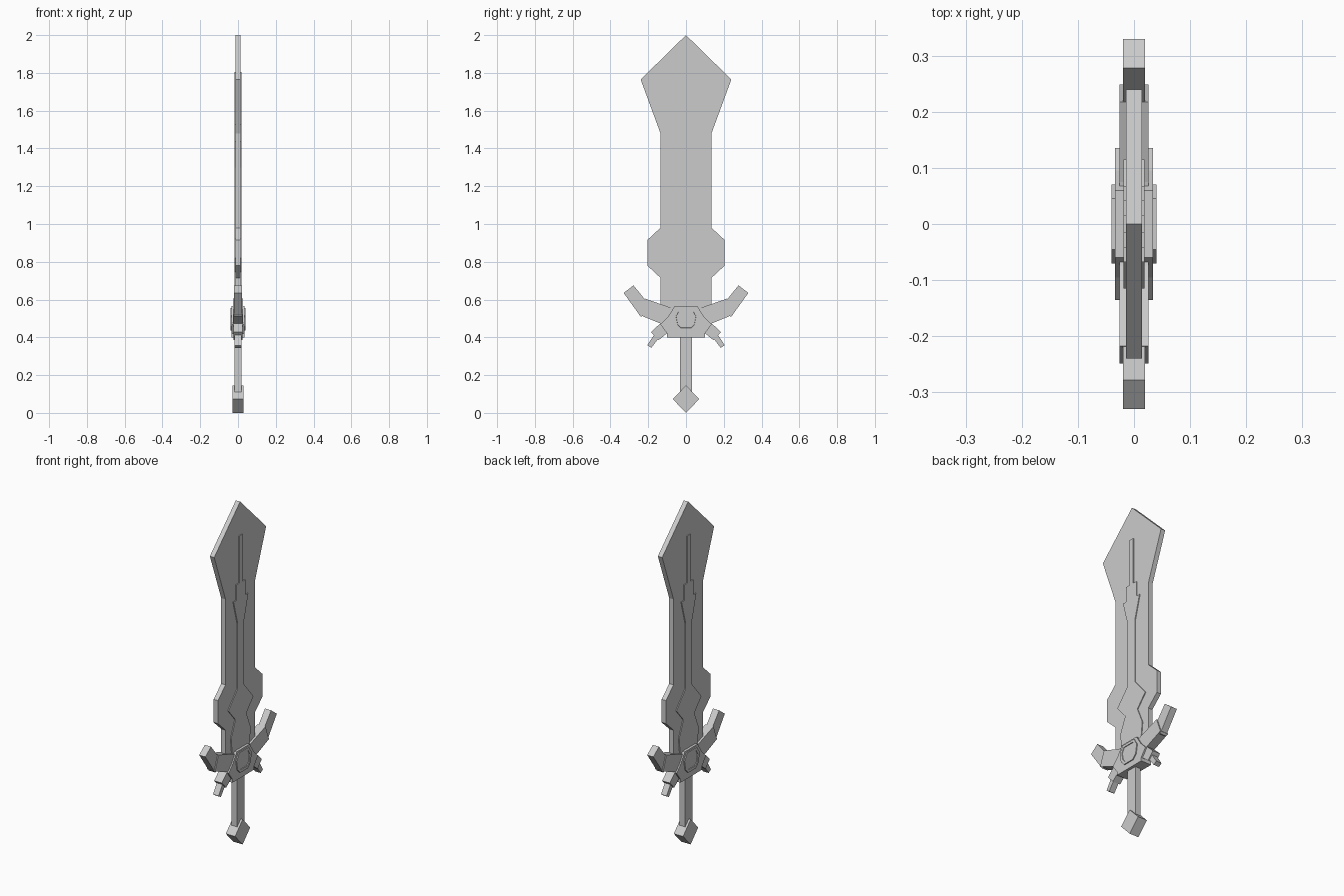
import bpy, bmesh

cube = bpy.data.objects.get("Cube")
if cube:
    bpy.data.objects.remove(cube, do_unlink=True)

steel = bpy.data.materials.new("plain_grey")
steel.use_nodes = True
grey = (0.6, 0.6, 0.6, 1)
steel.diffuse_color = grey
steel.node_tree.nodes["Principled BSDF"].inputs["Base Color"].default_value = grey


def plate(name, points, half_x, inset=None):
    """Flat slab in the YZ plane, centred on x = 0; inset sinks a panel in both sides."""
    bm = bmesh.new()
    face = bm.faces.new([bm.verts.new((-half_x, y, z)) for y, z in points])
    ext = bmesh.ops.extrude_face_region(bm, geom=[face])
    moved = [v for v in ext["geom"] if isinstance(v, bmesh.types.BMVert)]
    bmesh.ops.translate(bm, verts=moved, vec=(2 * half_x, 0, 0))
    bmesh.ops.recalc_face_normals(bm, faces=bm.faces)
    if inset:
        sides = [f for f in bm.faces if abs(f.normal.x) > 0.9]
        bmesh.ops.inset_individual(bm, faces=sides, thickness=inset, depth=0)
        bmesh.ops.inset_individual(bm, faces=sides, thickness=0.001, depth=-0.004)
    mesh = bpy.data.meshes.new(name)
    bm.to_mesh(mesh)
    bm.free()
    mesh.materials.append(steel)
    obj = bpy.data.objects.new(name, mesh)
    bpy.context.collection.objects.link(obj)
    return obj


def symmetric(half):
    """Complete a half outline, listed top to bottom, across y = 0."""
    return half + [(-y, z) for y, z in reversed(half) if y > 0]


# Blade with flared tip and widened base
plate("blade", symmetric([
    (0, 2.0), (0.24, 1.765), (0.135, 1.48), (0.135, 0.98), (0.205, 0.915),
    (0.205, 0.78), (0.135, 0.715), (0.135, 0.5)]), 0.014)

# Raised stepped ridge along the blade
plate("blade_ridge", symmetric([
    (0.015, 1.805), (0.015, 1.53), (0.042, 1.53), (0.042, 1.44), (0.068, 1.44),
    (0.03, 1.3), (0.03, 0.92), (0.115, 0.82), (0.05, 0.745), (0.09, 0.65),
    (0.075, 0.5)]), 0.019)

# Guard centre and its sunken badge
plate("guard_body", symmetric([
    (0.06, 0.565), (0.095, 0.51), (0.135, 0.468), (0.1, 0.42), (0.1, 0.4)]), 0.034)
plate("guard_badge", symmetric([
    (0.045, 0.555), (0.07, 0.515), (0.06, 0.46), (0.035, 0.435)]), 0.04, 0.017)

# Wings and prongs on both sides of the guard
for side, s in (("back", 1), ("front", -1)):
    parts = (
        ("wing", 0.026, [(0.05, 0.55), (0.075, 0.555), (0.217, 0.605),
                         (0.249, 0.52), (0.14, 0.475), (0.05, 0.46)]),
        ("wing_tip", 0.02, [(0.217, 0.6), (0.278, 0.675), (0.33, 0.635),
                            (0.24, 0.51), (0.2, 0.52)]),
        ("prong_base", 0.025, [(0.135, 0.475), (0.185, 0.428), (0.145, 0.385),
                               (0.09, 0.43)]),
        ("prong_tip", 0.018, [(0.168, 0.415), (0.205, 0.358), (0.184, 0.344),
                              (0.145, 0.395)]),
    )
    for name, half_x, points in parts:
        plate(f"{side}_{name}", [(s * y, z) for y, z in points], half_x)

# Grip and diamond pommel
plate("grip", symmetric([(0.033, 0.45), (0.033, 0.09)]), 0.018)
plate("pommel", symmetric([(0, 0.146), (0.07, 0.073), (0, 0)]), 0.03)
